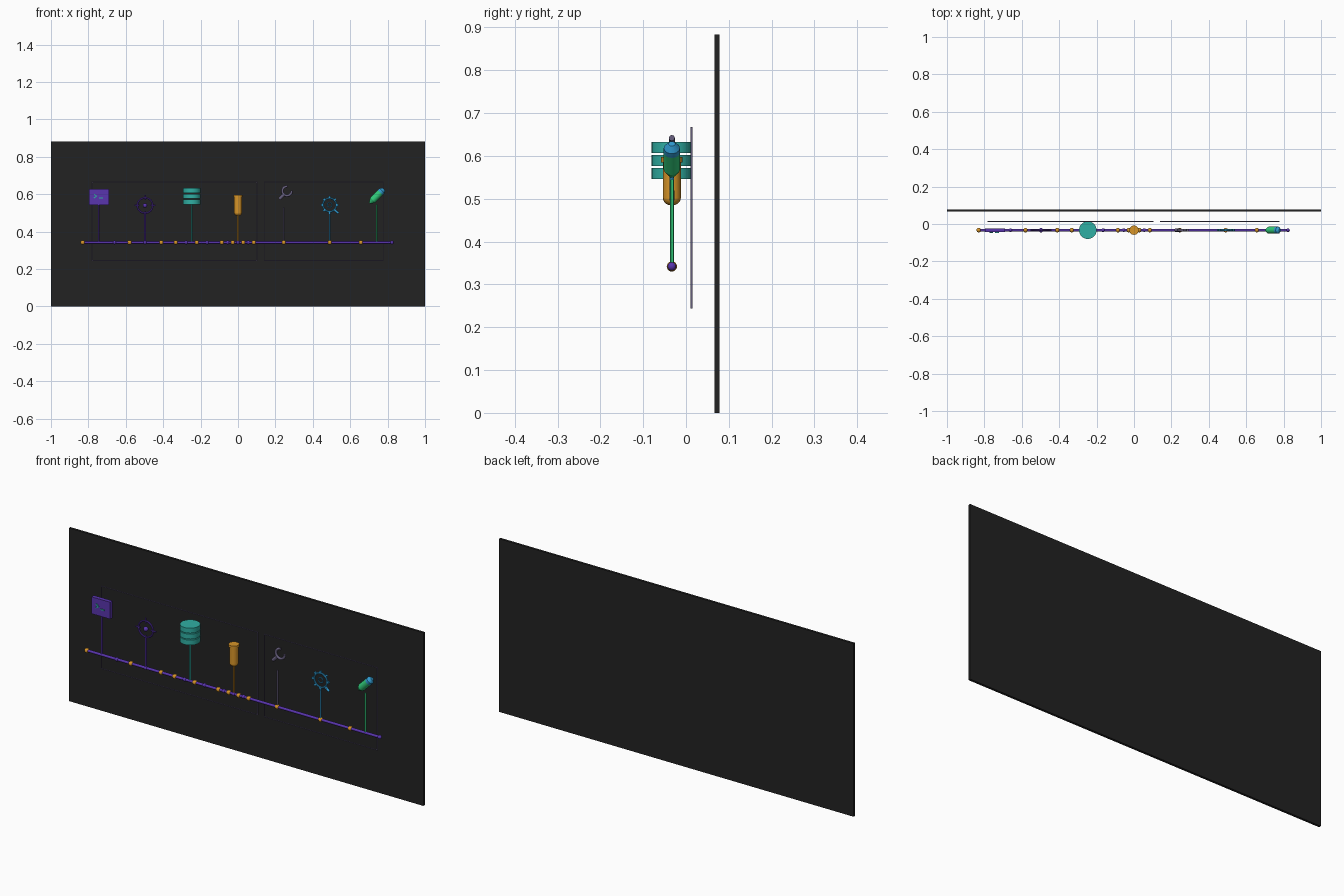
import bpy
from math import cos, sin, pi, radians
from mathutils import Vector

cube = bpy.data.objects.get("Cube")
if cube:
    bpy.data.objects.remove(cube, do_unlink=True)


def material(name, rgb):
    m = bpy.data.materials.new(name)
    m.use_nodes = True
    col = (*rgb, 1)
    m.diffuse_color = col
    m.node_tree.nodes["Principled BSDF"].inputs["Base Color"].default_value = col
    return m


charcoal = material("charcoal", (0.016, 0.016, 0.016))
purple = material("purple", (0.10, 0.035, 0.42))
orange = material("orange", (0.68, 0.30, 0.022))
teal = material("teal", (0.03, 0.43, 0.37))
grey = material("violet grey", (0.13, 0.11, 0.20))
blue = material("sky blue", (0.03, 0.32, 0.62))
green = material("green", (0.03, 0.58, 0.19))

Y = -0.033      # plane of the rail and the icons
RAIL_Z = 0.342


def finish(name, mat, smooth=True):
    o = bpy.context.object
    o.name = name
    o.data.materials.append(mat)
    if smooth:
        bpy.ops.object.shade_smooth_by_angle()
    return o


def box(name, center, size, mat, roll=0):
    bpy.ops.mesh.primitive_cube_add(size=1, location=center, rotation=(0, roll, 0))
    o = finish(name, mat, False)
    o.scale = size
    return o


def rod(name, a, b, r1, mat, r2=None, sides=16):
    a, b = Vector(a), Vector(b)
    d = b - a
    bpy.ops.mesh.primitive_cone_add(vertices=sides, radius1=r1, radius2=r1 if r2 is None else r2,
                                    depth=d.length, location=(a + b) / 2,
                                    rotation=d.to_track_quat('Z', 'Y').to_euler())
    return finish(name, mat)


def ball(name, center, r, mat):
    bpy.ops.mesh.primitive_uv_sphere_add(segments=16, ring_count=10, radius=r, location=center)
    return finish(name, mat)


def ring(name, x, z, r, minor, mat):
    bpy.ops.mesh.primitive_torus_add(major_radius=r, minor_radius=minor, major_segments=32,
                                     minor_segments=8, location=(x, Y, z), rotation=(pi / 2, 0, 0))
    return finish(name, mat)


def tube(name, points, r, mat):
    c = bpy.data.curves.new(name, 'CURVE')
    c.dimensions = '3D'
    c.bevel_depth, c.bevel_resolution, c.use_fill_caps = r, 2, True
    s = c.splines.new('POLY')
    s.points.add(len(points) - 1)
    for p, (x, z) in zip(s.points, points):
        p.co = (x, Y, z, 1)
    c.materials.append(mat)
    o = bpy.data.objects.new(name, c)
    bpy.context.collection.objects.link(o)
    return o


# Backboard
box("backboard", (0, 0.072, 0.4415), (2, 0.012, 0.883), charcoal)

# Two thin outline frames
T = 0.004
for label, x0, x1 in (("right", -0.78, 0.102), ("left", 0.14, 0.777)):
    z0, z1, fy = 0.246, 0.666, 0.013
    for x in (x0, x1):
        box(label + "_frame_upright", (x, fy, (z0 + z1) / 2), (T, T, z1 - z0 + T), grey)
    for z in (z0, z1):
        box(label + "_frame_bar", ((x0 + x1) / 2, fy, z), (x1 - x0, T, T), grey)

# Timeline rail with beads
rod("rail", (-0.825, Y, RAIL_Z), (0.825, Y, RAIL_Z), 0.007, purple)
for x in (-0.83, -0.58, -0.41, -0.333, -0.22, -0.086, -0.028, 0.028, 0.085, 0.245, 0.49, 0.657):
    ball("orange_bead", (x, Y, RAIL_Z), 0.012, orange)
for x in (-0.66, -0.497, -0.277, -0.165, -0.055, 0, 0.055, 0.823):
    ball("purple_bead", (x, Y, RAIL_Z), 0.010, purple)

# Stems carrying the icons
for x, top, mat in ((-0.745, 0.55, purple), (-0.497, 0.495, purple), (-0.247, 0.546, teal),
                    (0, 0.49, orange), (0.245, 0.53, grey), (0.49, 0.50, blue), (0.742, 0.545, green)):
    rod("stem", (x, Y, RAIL_Z), (x, Y, top), 0.0045, mat, sides=12)

# Terminal screen with prompt
box("terminal_screen", (-0.744, Y, 0.585), (0.106, 0.02, 0.086), purple)
for dz, roll in ((0.005, radians(35)), (-0.005, radians(-35))):
    box("prompt_arrow", (-0.763, Y - 0.012, 0.59 + dz), (0.019, 0.005, 0.005), teal, roll)
box("prompt_cursor", (-0.733, Y - 0.012, 0.579), (0.022, 0.005, 0.005), teal)

# Target with cross ticks
tx, tz = -0.497, 0.54
ring("target_ring", tx, tz, 0.041, 0.0045, purple)
ball("target_centre", (tx, Y, tz), 0.012, purple)
for i in range(4):
    c, s = cos(i * pi / 2), sin(i * pi / 2)
    rod("target_tick", (tx + 0.03 * c, Y, tz + 0.03 * s), (tx + 0.057 * c, Y, tz + 0.057 * s),
        0.004, purple, sides=8)

# Database of stacked discs
for i in range(3):
    z = 0.546 + i * 0.0305
    rod("database_disc", (-0.247, Y, z), (-0.247, Y, z + 0.026), 0.047, teal, sides=40)

# Canister with rounded foot and lid
rod("canister_body", (0, Y, 0.502), (0, Y, 0.59), 0.021, orange, sides=24)
foot = ball("canister_foot", (0, Y, 0.502), 0.021, orange)
foot.scale.z = 0.85
rod("canister_lid", (0, Y, 0.585), (0, Y, 0.597), 0.025, orange, sides=24)

# Wrench with open jaw
wx, wz = 0.262, 0.617
jaw = [(wx + 0.025 * cos(radians(a)), wz + 0.025 * sin(radians(a))) for a in range(85, 366, 20)]
tube("wrench_jaw", jaw, 0.007, grey)
tube("wrench_handle", [(0.245, 0.598), (0.221, 0.574)], 0.009, grey)

# Toothed magnifier
mx, mz = 0.49, 0.543
ring("magnifier_rim", mx, mz, 0.036, 0.005, blue)
ring("magnifier_inner_ring", mx, mz, 0.013, 0.003, blue)
for i in range(8):
    a = i * pi / 4
    box("magnifier_tooth", (mx + 0.042 * cos(a), Y, mz + 0.042 * sin(a)),
        (0.011, 0.010, 0.010), blue, -a)
rod("magnifier_handle", (mx + 0.025, Y, mz - 0.025), (mx + 0.047, Y, mz - 0.045), 0.006, blue)

# Slanted marker pen
axis = Vector((0.71, 0, 0.71))
mid = Vector((0.742, Y, 0.59))


def along(t):
    return mid + axis * t


rod("marker_body", along(-0.03), along(0.026), 0.019, green, sides=12)
rod("marker_tip", along(-0.052), along(-0.03), 0.006, green, 0.019, sides=12)
rod("marker_band", along(0.026), along(0.04), 0.019, blue, sides=12)
rod("marker_cap", along(0.04), along(0.054), 0.019, blue, 0.008, sides=12)
